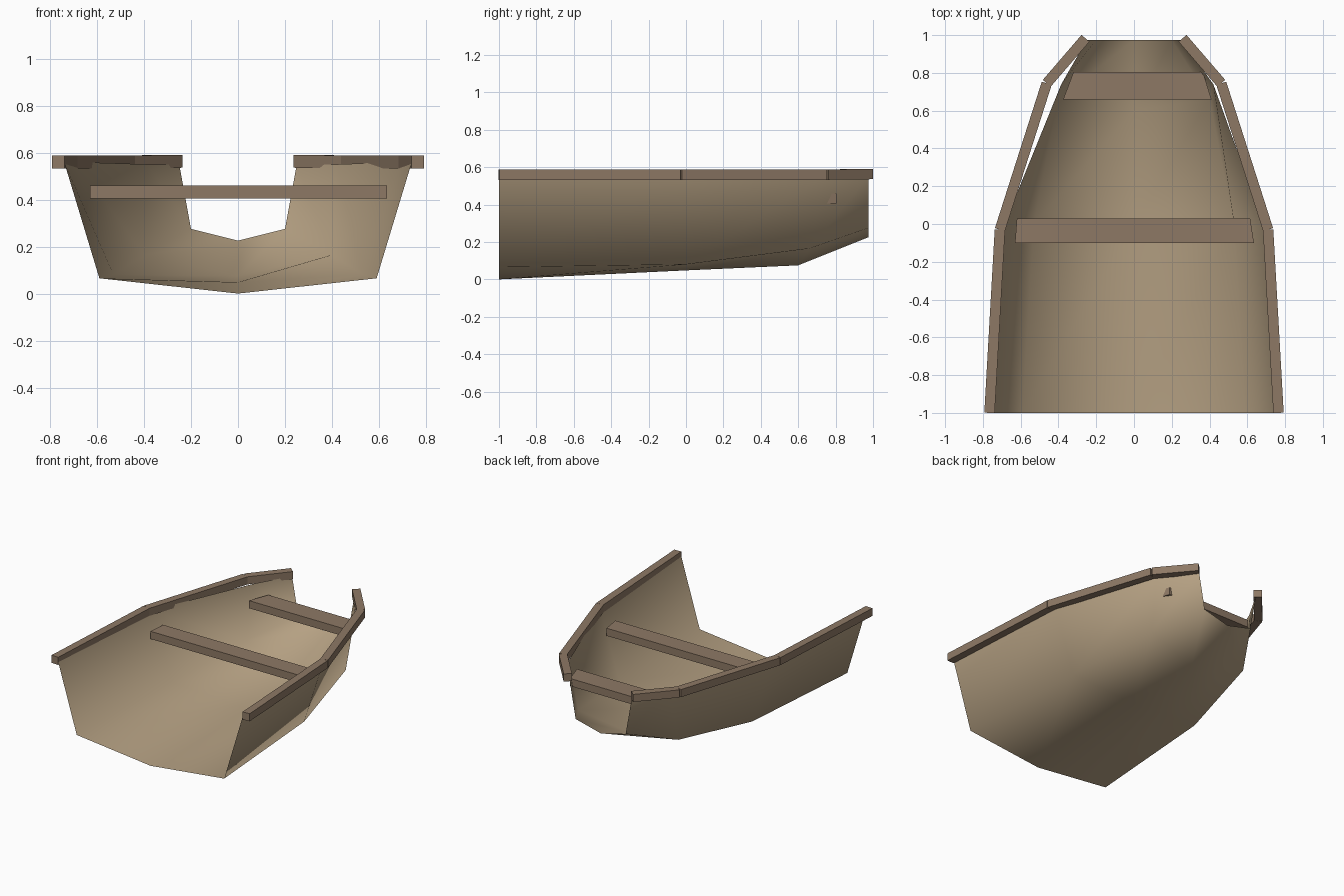
import bpy
from mathutils import Vector

if "Cube" in bpy.data.objects:
    bpy.data.objects.remove(bpy.data.objects["Cube"])


def material(name, rgb):
    m = bpy.data.materials.new(name)
    m.diffuse_color = (*rgb, 1)
    m.use_nodes = True
    m.node_tree.nodes["Principled BSDF"].inputs["Base Color"].default_value = m.diffuse_color
    return m


HULL = material("hull_tan", (0.47, 0.36, 0.23))
WOOD = material("trim_brown", (0.27, 0.19, 0.13))


def make(name, verts, faces, mat, smooth=False):
    me = bpy.data.meshes.new(name)
    me.from_pydata(verts, [], faces)
    me.materials.append(mat)
    for p in me.polygons:
        p.use_smooth = smooth
    ob = bpy.data.objects.new(name, me)
    bpy.context.collection.objects.link(ob)
    return ob


BOX = [(3, 2, 1, 0), (4, 5, 6, 7), (0, 1, 5, 4),
       (1, 2, 6, 5), (2, 3, 7, 6), (3, 0, 4, 7)]

# Hull: open shell lofted through stations (keel, chine, gunwale), open at both ends
stations = [
    [(0, -1, 0.0), (0.59, -1, 0.065), (0.74, -1, 0.56)],
    [(0, 0, 0.048), (0.53, 0, 0.08), (0.69, -0.01, 0.56)],
    [(0, 0.6, 0.075), (0.40, 0.66, 0.165), (0.42, 0.74, 0.55)],
    [(0, 0.975, 0.225), (0.20, 0.975, 0.275), (0.25, 0.975, 0.55)],
]
verts = []
for i, (k, c, g) in enumerate(stations):
    left = [(-g[0], g[1], g[2]), (-c[0], c[1], c[2])]
    if i == 2:
        left[0] = (-0.385, g[1], g[2])   # port side sits slightly inboard of its rail
    verts += left + [k, c, g]
faces = [(r * 5 + j, r * 5 + 5 + j, r * 5 + 6 + j, r * 5 + 1 + j)
         for r in range(3) for j in range(4)]
make("hull", verts, faces, HULL, smooth=True)


# Gunwale rails: three straight timbers on each side
def rail(name, a, b, w=0.055, h=0.055):
    a, b = Vector(a), Vector(b)
    d = (b - a).normalized()
    n = Vector((d.y, -d.x, 0)).normalized() * (w / 2)
    up = Vector((0, 0, h / 2))
    v = [p + s for p in (a, b) for s in (-n - up, n - up, n + up, -n + up)]
    make(name, v, BOX, WOOD)


path = [(0.765, -1, 0.56), (0.71, -0.03, 0.56), (0.462, 0.745, 0.56), (0.257, 0.983, 0.563)]
for side, s in (("right", 1), ("left", -1)):
    for i in range(3):
        (ax, ay, az), (bx, by, bz) = path[i], path[i + 1]
        rail(f"rail_{side}_{i + 1}", (s * ax, ay, az), (s * bx, by, bz))


# Bench seats: planks tapering toward the bow
def seat(name, y0, y1, front, back, z0, z1):
    outline = [(front[0], y0), (front[1], y0), (back[1], y1), (back[0], y1)]
    make(name, [(x, y, z) for z in (z0, z1) for x, y in outline], BOX, WOOD)


seat("middle_seat", -0.10, 0.03, (-0.63, 0.635), (-0.62, 0.615), 0.405, 0.46)
seat("bow_seat", 0.66, 0.805, (-0.375, 0.41), (-0.32, 0.365), 0.405, 0.46)
